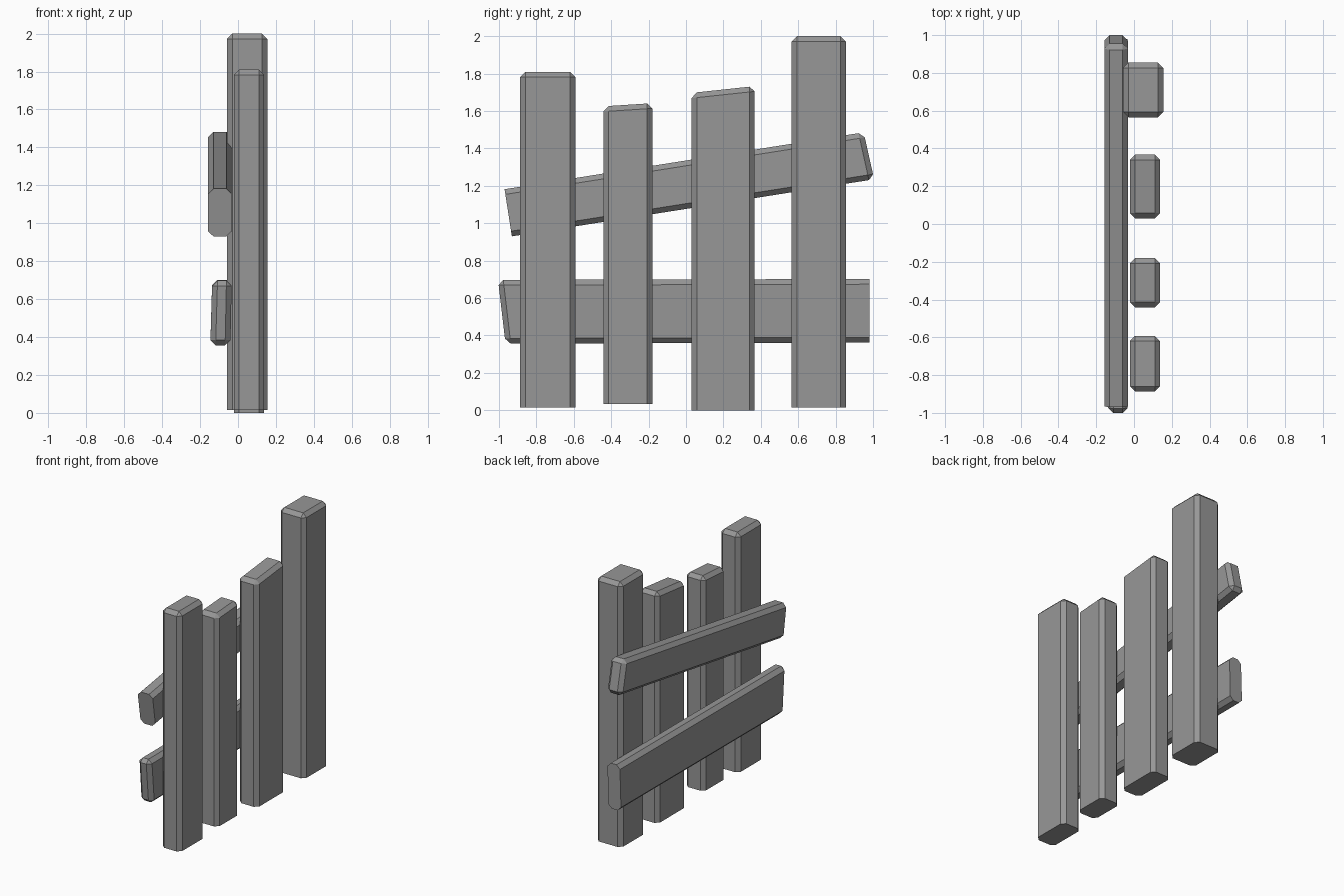
import bpy, bmesh

if "Cube" in bpy.data.objects:
    bpy.data.objects.remove(bpy.data.objects["Cube"])

# Dark grey for all boards
grey = bpy.data.materials.new("dark_grey")
grey.diffuse_color = (0.31, 0.31, 0.31, 1.0)
grey.use_nodes = True
grey.node_tree.nodes["Principled BSDF"].inputs["Base Color"].default_value = grey.diffuse_color


def plank(name, outline, x_bottom, x_top, cut_side, bevel=0.028):
    """Board from a four-point (y, z) outline: bottom-left, bottom-right,
    top-right, top-left. All edges are chamfered except around the cut end."""
    bm = bmesh.new()
    spans = (x_bottom, x_bottom, x_top, x_top)
    back = [bm.verts.new((s[0], y, z)) for s, (y, z) in zip(spans, outline)]
    front = [bm.verts.new((s[1], y, z)) for s, (y, z) in zip(spans, outline)]
    bm.faces.new(back)
    bm.faces.new(front)
    cut = None
    for i in range(4):
        j = (i + 1) % 4
        face = bm.faces.new((back[i], back[j], front[j], front[i]))
        if i == cut_side:
            cut = face
    bmesh.ops.recalc_face_normals(bm, faces=bm.faces[:])
    cut_edges = set(cut.edges)
    edges = [e for e in bm.edges if e not in cut_edges]
    bmesh.ops.bevel(bm, geom=edges, offset=bevel, offset_type='OFFSET',
                    segments=1, profile=0.5, affect='EDGES')
    bmesh.ops.recalc_face_normals(bm, faces=bm.faces[:])
    mesh = bpy.data.meshes.new(name)
    bm.to_mesh(mesh)
    bm.free()
    mesh.materials.append(grey)
    obj = bpy.data.objects.new(name, mesh)
    bpy.context.collection.objects.link(obj)
    return obj


BOTTOM, RIGHT, LEFT = 0, 1, 3

# Upright pickets: y range, base height, top height left/right, x range
pickets = [
    (-0.887, -0.592, 0.015, 1.81, 1.81, (-0.022, 0.138)),
    (-0.442, -0.18, 0.033, 1.625, 1.642, (-0.022, 0.138)),
    (0.03, 0.367, 0.0, 1.697, 1.733, (-0.022, 0.138)),
    (0.565, 0.855, 0.015, 2.0, 2.0, (-0.058, 0.155)),
]
for n, (y0, y1, base, top0, top1, xs) in enumerate(pickets, 1):
    plank(f"picket_{n}", [(y0, base), (y1, base), (y1, top1), (y0, top0)],
          xs, xs, BOTTOM)

# Slanted upper rail, sawn flat at its left end
plank("upper_rail", [(-0.931, 0.93), (1.006, 1.235), (0.95, 1.486), (-0.97, 1.182)],
      (-0.157, -0.033), (-0.157, -0.033), LEFT)

# Level lower rail, slightly tilted, sawn flat at its right end
plank("lower_rail", [(-0.965, 0.356), (0.98, 0.362), (0.98, 0.702), (-1.005, 0.697)],
      (-0.146, -0.04), (-0.136, -0.033), RIGHT)
